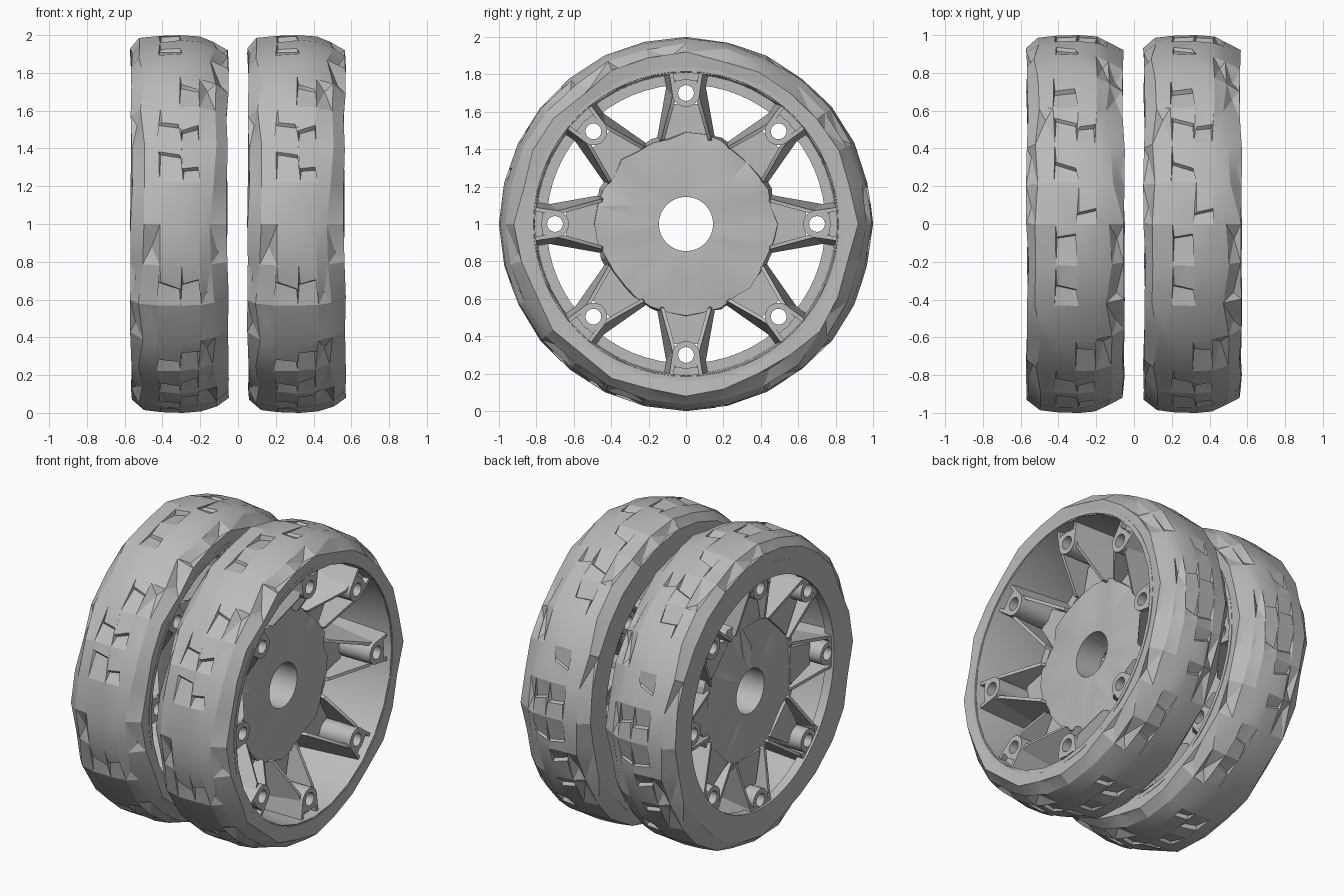
import bpy, bmesh, random
from math import sin, cos, pi, radians
from mathutils import Matrix, Vector

random.seed(7)
if "Cube" in bpy.data.objects:
    bpy.data.objects.remove(bpy.data.objects["Cube"])

grey = bpy.data.materials.new("plain grey")
grey.use_nodes = True
grey.diffuse_color = (0.5, 0.5, 0.5, 1)
grey.node_tree.nodes["Principled BSDF"].inputs["Base Color"].default_value = (0.5, 0.5, 0.5, 1)

WHEELS = {"left": 0.31, "right": -0.31}


def finish(bm, name, angle=30):
    """Place the same part on both wheels."""
    bmesh.ops.recalc_face_normals(bm, faces=bm.faces)
    mesh = bpy.data.meshes.new(name)
    bm.to_mesh(mesh)
    bm.free()
    mesh.materials.append(grey)
    for side, x in WHEELS.items():
        obj = bpy.data.objects.new(f"{side}_{name}", mesh)
        obj.location = (x, 0, 1)
        bpy.context.collection.objects.link(obj)
    bpy.ops.object.select_all(action="DESELECT")
    obj.select_set(True)
    bpy.context.view_layer.objects.active = obj
    bpy.ops.object.shade_smooth_by_angle(angle=radians(angle))


def lathe(bm, profile, n, closed=True):
    """Spin (x, radius, radius jitter, x jitter) points round the axle."""
    rings = []
    for x, r, jr, jx in profile:
        ring = []
        for k in range(n):
            a = 2 * pi * k / n
            on_axis = k % (n // 4) == 0
            rr = r - (0 if on_axis else random.uniform(0, jr))
            xx = x - random.uniform(0, jx) * (1 if x > 0 else -1)
            ring.append(bm.verts.new((xx, rr * sin(a), rr * cos(a))))
        rings.append(ring)
    pairs = list(zip(rings, rings[1:]))
    if closed:
        pairs.append((rings[-1], rings[0]))
    bands = []
    for p, q in pairs:
        bands.append([bm.faces.new((p[k], p[(k + 1) % n], q[(k + 1) % n], q[k])) for k in range(n)])
    return bands


def loft(bm, lower, upper):
    """Solid between two matching outlines."""
    a = [bm.verts.new(v) for v in lower]
    b = [bm.verts.new(v) for v in upper]
    bm.faces.new(a)
    bm.faces.new(b[::-1])
    n = len(a)
    for i in range(n):
        bm.faces.new((a[i], a[(i + 1) % n], b[(i + 1) % n], b[i]))


def prism(bm, outline, x0, x1):
    """Extrude an outline of (tangent, radius) along the axle."""
    loft(bm, [(x0, t, r) for t, r in outline], [(x1, t, r) for t, r in outline])


def repeat_round(bm, count=8):
    geom = bm.verts[:] + bm.edges[:] + bm.faces[:]
    for k in range(1, count):
        copy = bmesh.ops.duplicate(bm, geom=geom)["geom"]
        bmesh.ops.rotate(bm, verts=[g for g in copy if isinstance(g, bmesh.types.BMVert)],
                         matrix=Matrix.Rotation(2 * pi * k / count, 3, "X"))


# Tyre: rough low-poly tread with torn shoulders
bm = bmesh.new()
bands = lathe(bm, [
    (0.245, 0.81, 0, 0),
    (0.262, 0.92, 0.04, 0.015),
    (0.20, 0.965, 0.02, 0.04),
    (0.12, 0.992, 0.012, 0.02),
    (0, 1.0, 0.008, 0.02),
    (-0.12, 0.996, 0.012, 0.02),
    (-0.22, 0.985, 0.03, 0.04),
    (-0.262, 0.93, 0.04, 0.015),
    (-0.25, 0.76, 0, 0),
], 28, closed=False)

# Slits: narrow cuts across the tread, one edge sunk
for f in [f for band in bands[3:5] for f in band if random.random() < 0.6]:
    mid = f.calc_center_median()
    inward = Vector((0, -mid.y, -mid.z)).normalized()
    along = inward.cross(Vector((1, 0, 0)))
    bmesh.ops.inset_individual(bm, faces=[f], thickness=0.01)
    tilt, shift = random.uniform(-0.4, 0.4), random.uniform(-0.05, 0.05)
    for v in f.verts:
        d = v.co - mid
        t = d.dot(along)
        v.co += along * (shift + tilt * d.x - 0.95 * t)
        if t > 0:
            v.co += inward * 0.02

# Tears: dented or lifted shoulder faces
for f in [f for band in (bands[1], bands[2], bands[5], bands[6]) for f in band if random.random() < 0.45]:
    mid = f.calc_center_median()
    inward = Vector((0, -mid.y, -mid.z)).normalized()
    along = inward.cross(Vector((1, 0, 0)))
    peak = bmesh.ops.poke(bm, faces=[f])["verts"][0]
    peak.co += inward * random.uniform(0.0, 0.035) + along * random.uniform(-0.06, 0.06)
bmesh.ops.triangulate(bm, faces=bm.faces)
finish(bm, "tyre", 20)

# Rim: barrel with a lip on one end and an inward flange on the other
bm = bmesh.new()
lathe(bm, [(x, r, 0, 0) for x, r in (
    (0.25, 0.84), (0.25, 0.815), (0.235, 0.81), (-0.19, 0.80),
    (-0.19, 0.745), (-0.25, 0.745), (-0.25, 0.84))], 64)
finish(bm, "rim")

# Hub: thick uneven disc with a round bore
bm = bmesh.new()
lathe(bm, [
    (0.02, 0.145, 0, 0),
    (0.03, 0.30, 0.05, 0.015),
    (0.02, 0.49, 0.03, 0.03),
    (-0.15, 0.50, 0.03, 0.03),
    (-0.17, 0.30, 0.05, 0.03),
    (-0.16, 0.145, 0, 0),
], 32)
bmesh.ops.triangulate(bm, faces=bm.faces)
finish(bm, "hub", 20)

# Spokes: a web with two sloping, drafted side fins, repeated round the hub
bm = bmesh.new()
prism(bm, [(-0.12, 0.43), (0.12, 0.43), (0.07, 0.64), (-0.07, 0.64)], -0.15, -0.01)
fin = [(0.42, -0.16), (0.755, -0.24), (0.72, 0.20), (0.65, 0.19), (0.45, 0.04)]
for s in (-1, 1):
    def side(r, x, inset):
        draft = 0.1 * (0.2 - x)
        return s * (0.125 - (r - 0.42) * 0.2 + draft - inset)
    loft(bm, [(x, side(r, x, 0), r) for r, x in fin], [(x, side(r, x, 0.02), r) for r, x in fin])
repeat_round(bm)
finish(bm, "spokes")

# Bolt bosses: round posts with bolt holes
bm = bmesh.new()
x0, x1, n = -0.235, 0.215, 24
rows = []
for x, r in ((x1, 0.042), (x1, 0.074), (x0, 0.074), (x0, 0.042)):
    rows.append([bm.verts.new((x, r * sin(2 * pi * k / n), 0.70 + r * cos(2 * pi * k / n))) for k in range(n)])
for p, q in zip(rows, rows[1:] + rows[:1]):
    for k in range(n):
        bm.faces.new((p[k], p[(k + 1) % n], q[(k + 1) % n], q[k]))
# Pocket walls joining each post to the barrel
for s in (-1, 1):
    wall = [(0.072, 0.69), (0.058, 0.74), (0.068, 0.81), (0.09, 0.81)]
    foot = [(0.10, 0.69), (0.058, 0.74), (0.068, 0.81), (0.12, 0.80)]
    loft(bm, [(x0, s * t, r) for t, r in foot], [(x1, s * t, r) for t, r in wall])
prism(bm, [(-0.062, 0.765), (0.062, 0.765), (0.07, 0.81), (-0.07, 0.81)], x0, x1 - 0.04)
prism(bm, [(-0.06, 0.745), (0.06, 0.745), (0.06, 0.768), (-0.06, 0.768)], x0, x1)
repeat_round(bm)
finish(bm, "bolt_bosses")
